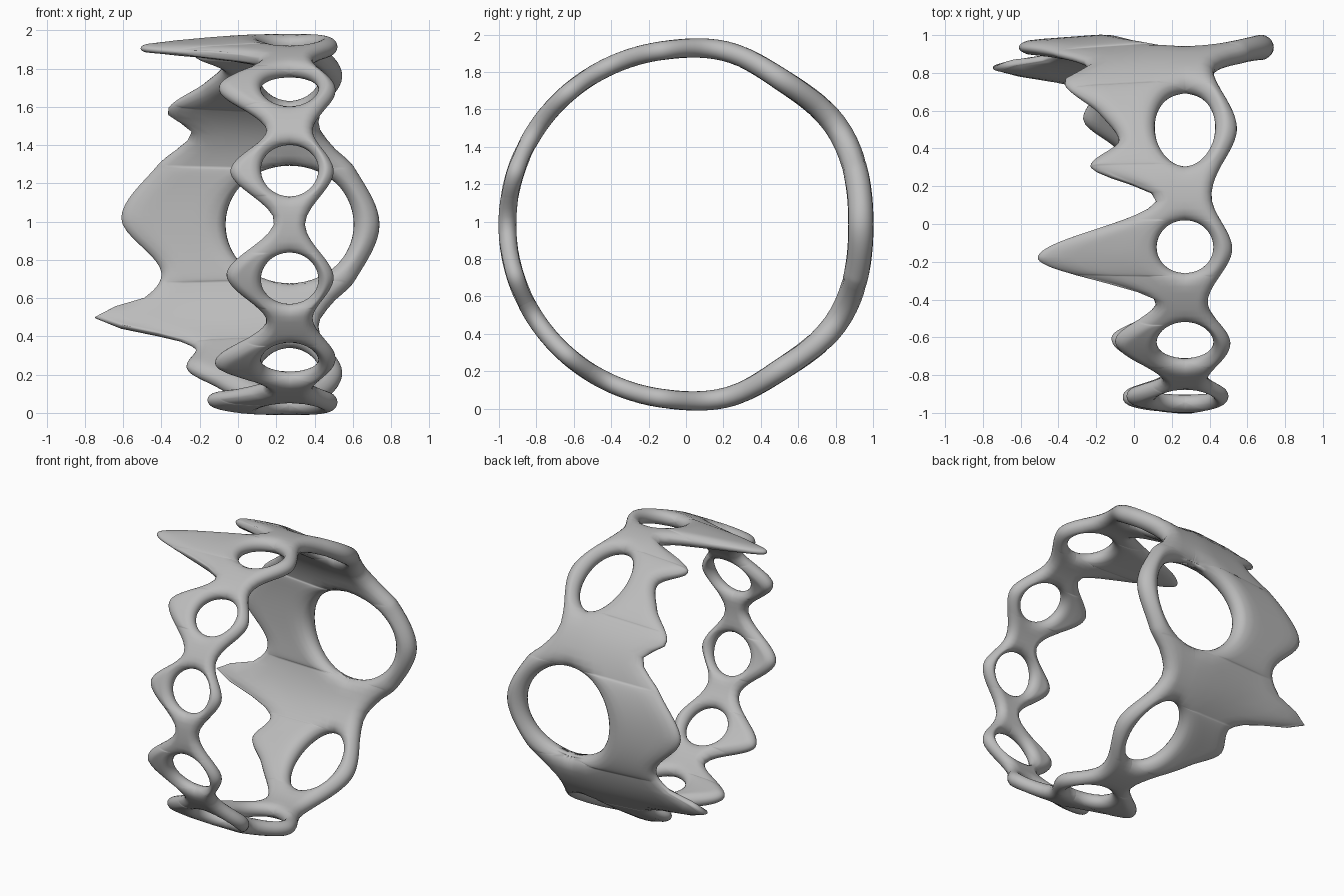
import bpy, bmesh
from math import sin, cos, pi, radians, sqrt
from mathutils import kdtree

cube = bpy.data.objects.get("Cube")
if cube:
    bpy.data.objects.remove(cube, do_unlink=True)

CENTER_X, CENTER_Z = 0.27, 0.985


def curve(points):
    """Smooth curve through (angle, value) points that never overshoots."""
    n = len(points)
    d = [(points[i + 1][1] - points[i][1]) / (points[i + 1][0] - points[i][0]) for i in range(n - 1)]
    m = [0] + [2 * p * q / (p + q) if p * q > 0 else 0 for p, q in zip(d, d[1:])] + [0]

    def f(a):
        i = max(0, min(n - 2, sum(p[0] <= a for p in points) - 1))
        h = points[i + 1][0] - points[i][0]
        t = (a - points[i][0]) / h
        return (points[i][1] * (2 * t**3 - 3 * t**2 + 1) + h * m[i] * (t**3 - 2 * t**2 + t)
                + points[i + 1][1] * (3 * t**2 - 2 * t**3) + h * m[i + 1] * (t**3 - t**2))
    return f


# Angle runs round the band in degrees: 0 is the front, 90 the top, 180 the back
spiky_edge = curve([
    (-98, .12), (-78, -.16), (-63, .15), (-50, -.12), (-32, .15), (-16, -.06), (1, .19),
    (17, -.04), (31, .15), (49, -.10), (64, .12), (79, -.51), (98, .12), (109, -.23),
    (118, -.08), (129, -.18), (142, -.37), (150, -.24), (161, -.42), (178, -.61),
    (196, -.40), (203, -.47), (210, -.75), (214, -.62), (219, -.32), (224, -.22),
    (233, -.27), (244, -.10), (262, .12)])
# These repeat above and below the middle, so they use the folded angle
wavy_edge = curve([(0, .35), (17, .50), (31, .39), (48, .51), (64, .39), (82, .52), (99, .41),
                   (123, .545), (147, .42), (154, .48), (162, .61), (180, .74)])
mid_radius = curve([(0, .955), (82, .938), (102, .95), (123, .927), (149, .96), (180, .935)])
thickness = curve([(0, .095), (80, .10), (149, .13), (180, .135)])

# Holes: centre angle, half angle, half width
half = [(17.5, 8.7, .15), (48.5, 8.6, .15), (82.5, 8.7, .15), (123.5, 14.8, .16)]
holes = sorted([(-a, h, w) for a, h, w in half[:3]] + half + [(180, 19.2, .335)]
               + [(360 - half[3][0], half[3][1], half[3][2])])

# Rows across the band: (angle, half width of the hole there, whether in a hole)
rows = []
STEPS, NECK = 28, 10
for i, (a, h, w) in enumerate(holes):
    for k in range(STEPS + 1):
        p = pi * k / STEPS
        rows.append((a - h * cos(p), w * sin(p) if 0 < k < STEPS else 0, True))
    nxt = holes[(i + 1) % len(holes)]
    start, end = a + h, nxt[0] - nxt[1] + (360 if i == len(holes) - 1 else 0)
    rows += [(start + (end - start) * (1 - cos(pi * k / NECK)) / 2, 0, False) for k in range(1, NECK)]


def wrap(a):
    a = (a + 98) % 360 - 98
    return a, min(abs(a), 360 - a)


def flat(a, x):
    return (radians(a) * .95, x, 0)


# Points along all rims, on the unrolled band, for measuring distance to a rim
rims = []
for (a, w, inside), (b, v, inside2) in zip(rows, rows[1:] + [(rows[0][0] + 360, 0, True)]):
    for k in range(6):
        t = k / 6
        c = a + (b - a) * t
        angle, fold = wrap(c)
        rims += [(c, spiky_edge(angle)), (c, wavy_edge(fold))]
        if inside and (inside2 or k == 0):
            u = w + (v - w) * t
            rims += [(c, CENTER_X - u), (c, CENTER_X + u)]
tree = kdtree.KDTree(len(rims) * 3)
for turn in (-360, 0, 360):
    for a, x in rims:
        tree.insert(flat(a + turn, x), 0)
tree.balance()


def strip(x0, x1, n):
    """Columns from x0 to x1, closer together at both ends to round the rims."""
    s = min(1, (x1 - x0) * .4 / .06)
    ends = [s * e for e in (0, .003, .012, .028)]
    e = s * .05
    middle = [x0 + e + (x1 - x0 - 2 * e) * k / n for k in range(n + 1)]
    return [x0 + q for q in ends] + middle + [x1 - q for q in reversed(ends)]


# Band: an outer and an inner skin that meet at the rims
bm = bmesh.new()
grid = []
for a, w, inside in rows:
    angle, fold = wrap(a)
    r, t, thick = mid_radius(fold), radians(a), thickness(fold)
    left = strip(spiky_edge(angle), CENTER_X - w, 7)
    right = strip(CENTER_X + w, wavy_edge(fold), 3)
    lines = ([], [])
    for k, x in enumerate(left + right):
        rim = k in (0, len(left + right) - 1) or (inside and k in (len(left) - 1, len(left)))
        d = 0 if rim else tree.find(flat(a, x))[2]
        taper = min(1, max(0, (CENTER_X - w - .12 - x) / .45))
        bulge = sqrt(1 - (1 - min(1, d / (thick * .55)))**2)
        offset = thick / 2 * (1 - .5 * taper) * bulge
        for line, q in zip(lines, (r + offset, r - offset)):
            line.append(bm.verts.new((x, -q * cos(t), CENTER_Z + q * sin(t))))
    grid.append((lines, len(left)))
for i, (lines, n) in enumerate(grid):
    for line, other in zip(lines, grid[(i + 1) % len(grid)][0]):
        for k in range(len(line) - 1):
            if k != n - 1:
                bm.faces.new((line[k], line[k + 1], other[k + 1], other[k]))
bmesh.ops.remove_doubles(bm, verts=bm.verts, dist=1e-5)
bmesh.ops.recalc_face_normals(bm, faces=bm.faces)

mesh = bpy.data.meshes.new("band")
bm.to_mesh(mesh)
bm.free()
band = bpy.data.objects.new("band", mesh)
bpy.context.collection.objects.link(band)

# Plain grey
grey = bpy.data.materials.new("grey")
grey.use_nodes = True
color = (.5, .5, .5, 1)
grey.diffuse_color = color
grey.node_tree.nodes["Principled BSDF"].inputs["Base Color"].default_value = color
mesh.materials.append(grey)
for p in mesh.polygons:
    p.use_smooth = True
